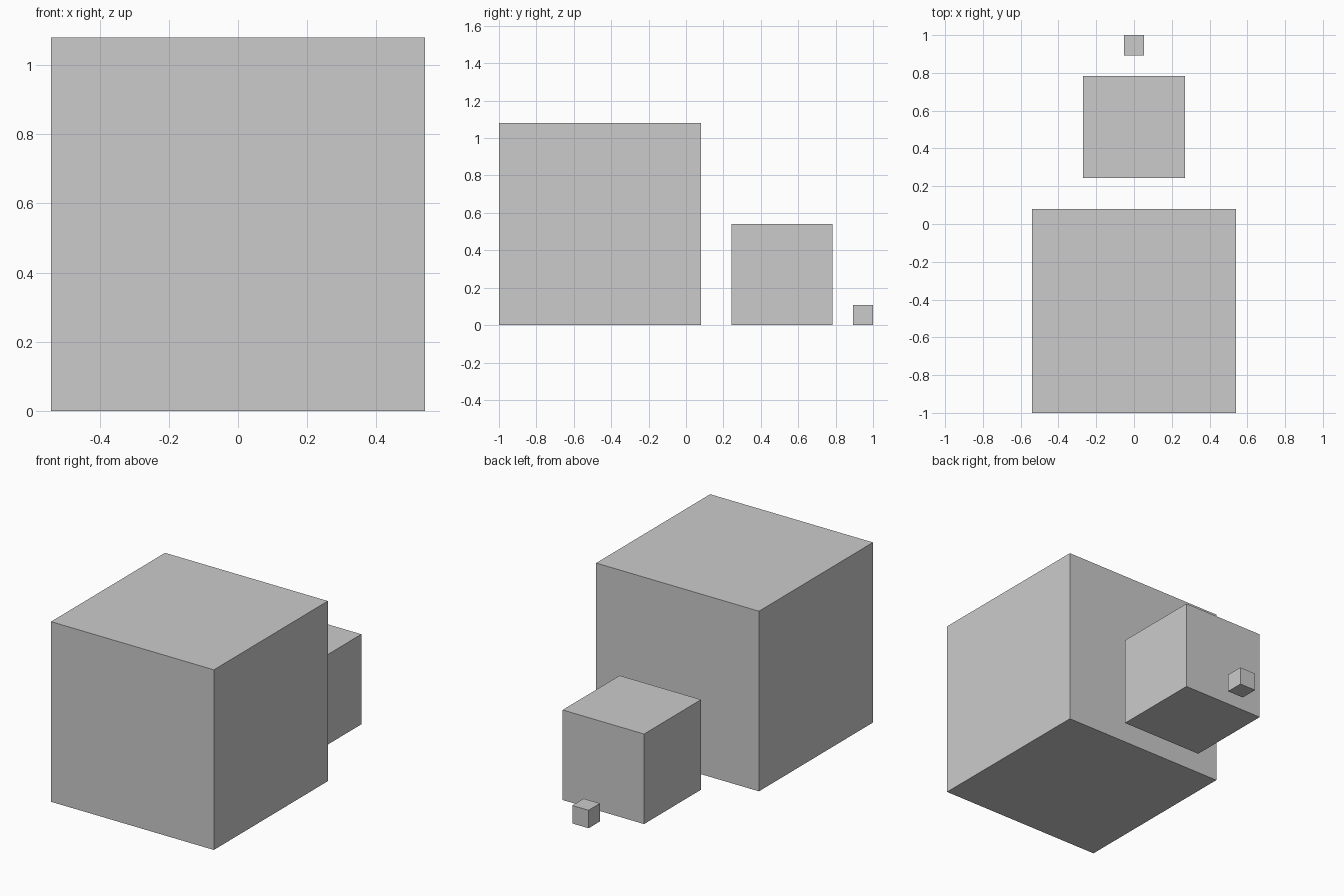
import bpy

if "Cube" in bpy.data.objects:
    bpy.data.objects.remove(bpy.data.objects["Cube"])


def add_cube(name, size, y):
    """Cube of the given edge length standing on the ground at depth y."""
    bpy.ops.mesh.primitive_cube_add(size=size, location=(0, y, size / 2))
    bpy.context.object.name = name


# Three cubes in a row, shrinking towards the back (edge ratio 10 : 5 : 1)
unit = 0.108
for name, ratio, y in (
    ("large_cube", 10, -0.46),
    ("medium_cube", 5, 0.513),
    ("small_cube", 1, 0.946),
):
    add_cube(name, ratio * unit, y)
